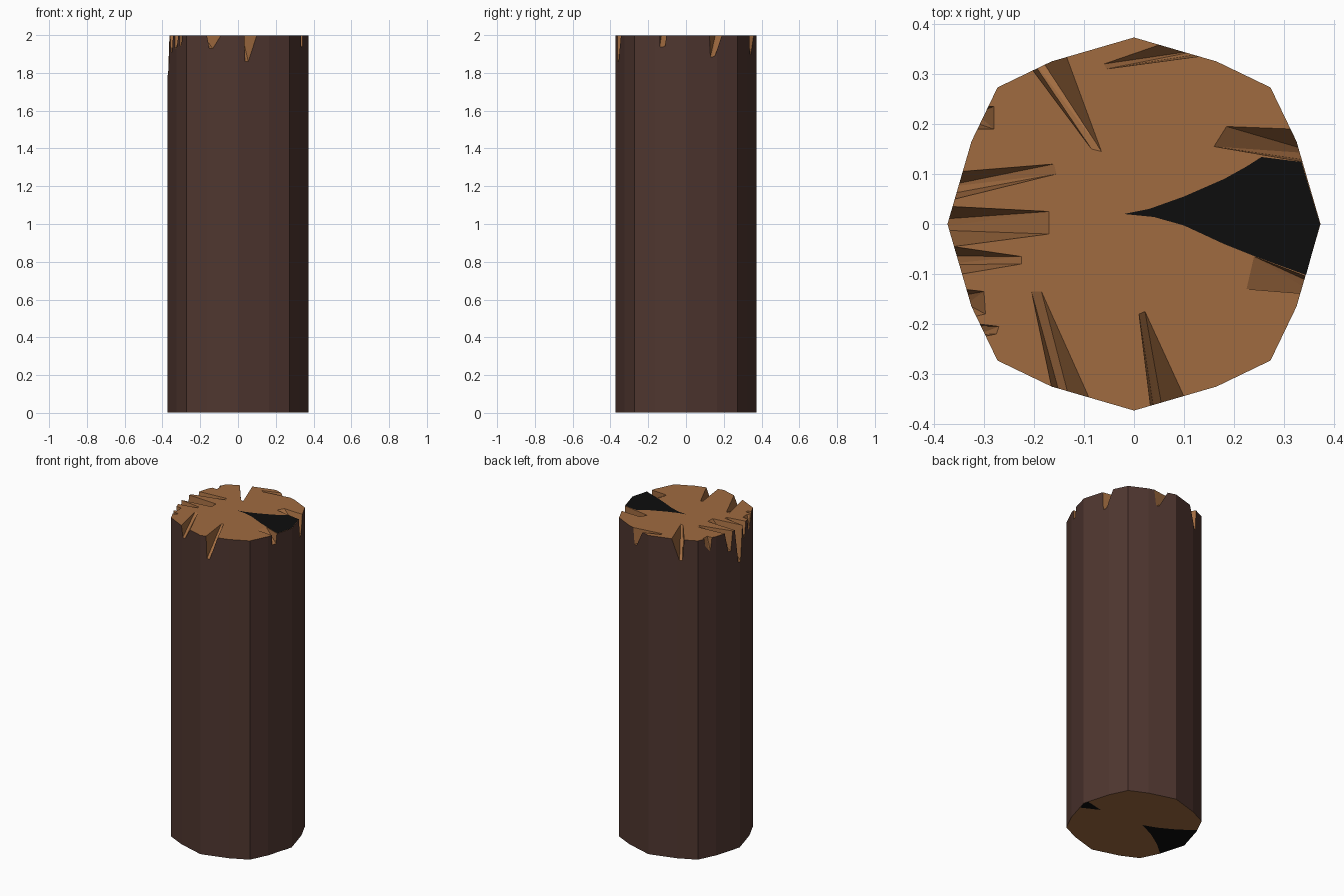
import bpy, bmesh
from mathutils import Vector

if "Cube" in bpy.data.objects:
    bpy.data.objects.remove(bpy.data.objects["Cube"])

TOP, BASE = 1.999, 0.001


def material(name, rgb):
    m = bpy.data.materials.new(name)
    m.diffuse_color = (*rgb, 1)
    m.use_nodes = True
    m.node_tree.nodes["Principled BSDF"].inputs["Base Color"].default_value = m.diffuse_color
    return m


bark = material("dark bark", (0.078, 0.037, 0.029))
wood = material("cut wood", (0.352, 0.147, 0.051))
black = material("black rot", (0.004, 0.004, 0.004))


def add_object(name, bm, mats):
    me = bpy.data.meshes.new(name)
    bm.to_mesh(me)
    bm.free()
    for m in mats:
        me.materials.append(m)
    ob = bpy.data.objects.new(name, me)
    bpy.context.collection.objects.link(ob)
    return ob


# Log: 16-sided profile made by turning one quarter four times
profile = []
quarter = [(0.373, 0), (0.325, 0.165), (0.273, 0.273), (0.165, 0.325)]
for q in range(4):
    profile += quarter
    quarter = [(-y, x) for x, y in quarter]
bm = bmesh.new()
face = bm.faces.new([bm.verts.new((x, y, BASE)) for x, y in profile])
ext = bmesh.ops.extrude_face_region(bm, geom=[face])
for v in ext["geom"]:
    if isinstance(v, bmesh.types.BMVert):
        v.co.z = TOP
bmesh.ops.recalc_face_normals(bm, faces=bm.faces)
log = add_object("log", bm, [bark, wood])


# Splintered notches: inner edge a-b, rim edge c-d, groove position along c-d, depth
def notch(a, b, c, d, t, depth):
    a, b, c, d = (Vector(p) for p in (a, b, c, d))
    mid = (a + b) / 2
    k = 1.3
    low = c.lerp(d, t)
    half = (d - c).normalized() * 0.007
    tops = [a, b, b + (d - b) * k, a + (c - a) * k]
    bm = bmesh.new()
    for p in tops:
        for z in (TOP, TOP + 0.05):
            bm.verts.new((p.x, p.y, z))
    for s in (-half, half):
        p = mid + (low + s - mid) * k
        bm.verts.new((p.x, p.y, TOP - depth * k))
    bmesh.ops.convex_hull(bm, input=bm.verts)
    bmesh.ops.recalc_face_normals(bm, faces=bm.faces)
    cutter = add_object("notch_cutter", bm, [bark, wood])
    cutter.hide_render = True
    mod = log.modifiers.new("notch", "BOOLEAN")
    mod.operation, mod.object, mod.solver = "DIFFERENCE", cutter, "EXACT"
    bpy.context.view_layer.objects.active = log
    bpy.ops.object.modifier_apply(modifier=mod.name)
    bpy.data.objects.remove(cutter)


for n in (
    ((.185, .195), (.16, .155), (.315, .19), (.335, .125), .75, .11),
    ((.24, -.065), (.225, -.13), (.345, -.105), (.33, -.138), .6, .06),
    ((.01, -.18), (.022, -.175), (.033, -.364), (.1, -.345), .2, .14),
    ((-.205, -.135), (-.185, -.135), (-.165, -.325), (-.09, -.347), .3, .07),
    ((-.085, .15), (-.065, .145), (-.203, .308), (-.135, .335), .25, .13),
    ((-.06, .32), (-.055, .31), (.05, .358), (.13, .335), .75, .10),
    ((-.16, .12), (-.155, .1), (-.345, .105), (-.358, .05), .6, .12),
    ((-.17, .025), (-.17, -.02), (-.365, .035), (-.36, -.045), .45, .20),
    ((-.225, -.065), (-.225, -.08), (-.362, -.045), (-.344, -.1), .5, .09),
    ((-.3, -.135), (-.297, -.18), (-.335, -.131), (-.319, -.185), .4, .07),
    ((-.27, -.205), (-.275, -.22), (-.31, -.2), (-.302, -.225), .5, .06),
    ((-.28, .235), (-.28, .19), (-.304, .235), (-.317, .19), .5, .09),
):
    notch(*n)

# Bark on the upright outer faces, cut wood everywhere else
for p in log.data.polygons:
    out = Vector((p.center.x, p.center.y))
    upright = abs(p.normal.z) < 0.001
    on_rim = p.normal.x * out.x + p.normal.y * out.y > 0.34
    p.material_index = 0 if upright and on_rim else 1
    p.use_smooth = False


# Black patches painted on both ends
def patch(name, pts, z, up):
    bm = bmesh.new()
    f = bm.faces.new([bm.verts.new((x, y, z)) for x, y in pts])
    f.normal_update()
    if (f.normal.z > 0) != up:
        f.normal_flip()
    bmesh.ops.triangulate(bm, faces=bm.faces)
    add_object(name, bm, [black])


patch("top_rot", [(-.02, .02), (.03, .03), (.1, .055), (.18, .09), (.225, .115),
                  (.255, .134), (.335, .124), (.372, 0), (.344, -.102), (.24, -.064),
                  (.18, -.04), (.1, -.003), (.04, .014)], 2.0, True)
patch("bottom_rot", [(-.04, .025), (-.12, .055), (-.22, .11), (-.317, .18), (-.324, .165),
                     (-.372, 0), (-.326, -.158), (-.24, -.085), (-.14, -.02)], 0.0, False)
patch("bottom_rot_small", [(.25, .005), (.358, -.05), (.372, 0), (.364, .03)], 0.0, False)
